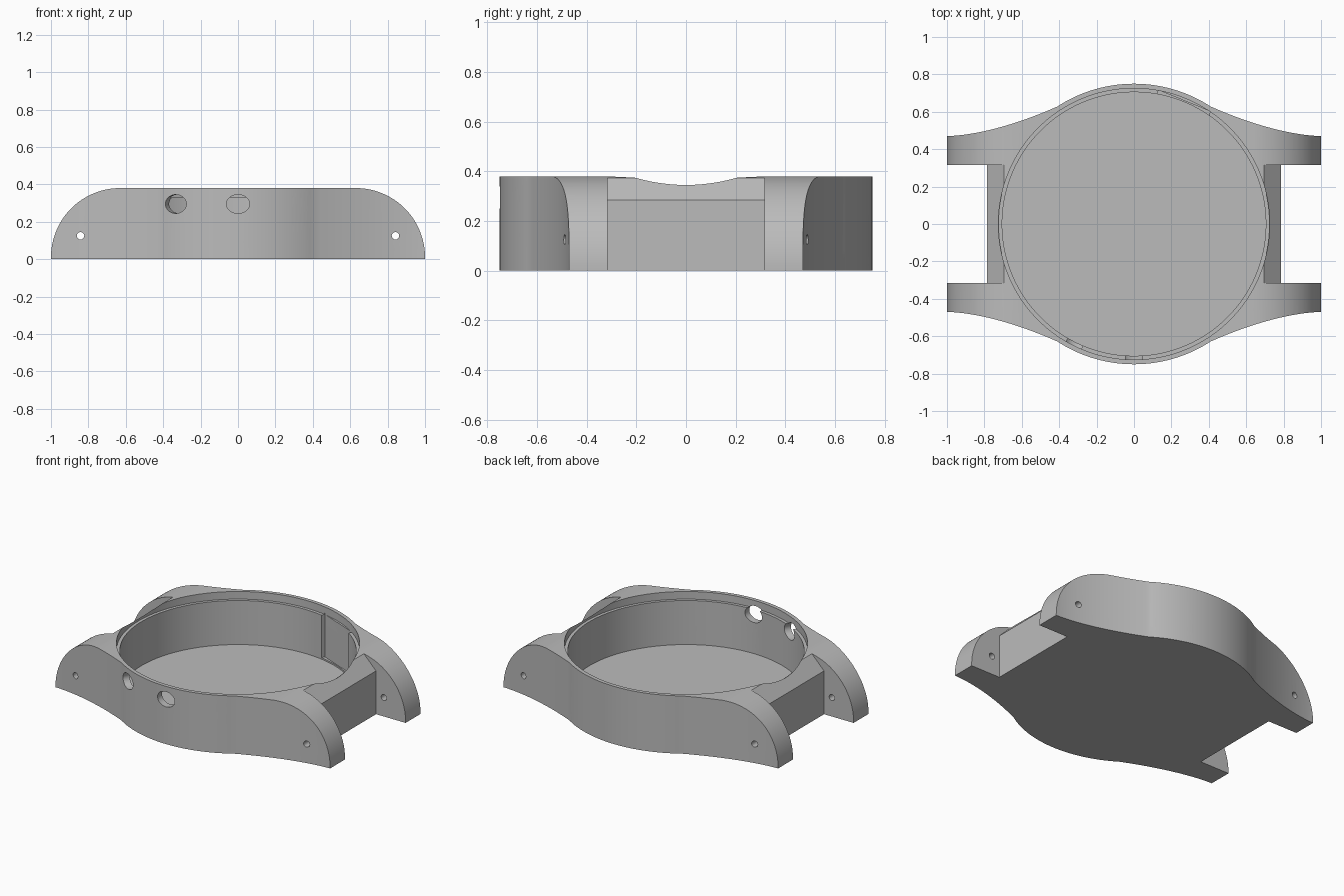
import bpy, bmesh
from math import sin, cos, pi, radians, sqrt
from mathutils import Matrix

cube = bpy.data.objects.get("Cube")
if cube:
    bpy.data.objects.remove(cube, do_unlink=True)

grey = bpy.data.materials.new("case grey")
grey.use_nodes = True
colour = (0.5, 0.5, 0.5, 1)
grey.diffuse_color = colour
grey.node_tree.nodes["Principled BSDF"].inputs["Base Color"].default_value = colour


def prism(name, pts, lo, hi, matrix=Matrix()):
    """Extrude a 2D outline from lo to hi along local z."""
    bm = bmesh.new()
    face = bm.faces.new([bm.verts.new((x, y, lo)) for x, y in pts])
    top = bmesh.ops.extrude_face_region(bm, geom=[face])["geom"]
    moved = [v for v in top if isinstance(v, bmesh.types.BMVert)]
    bmesh.ops.translate(bm, vec=(0, 0, hi - lo), verts=moved)
    bm.transform(matrix)
    bmesh.ops.recalc_face_normals(bm, faces=bm.faces)
    mesh = bpy.data.meshes.new(name)
    bm.to_mesh(mesh)
    bm.free()
    mesh.materials.append(grey)
    obj = bpy.data.objects.new(name, mesh)
    bpy.context.collection.objects.link(obj)
    return obj


def ellipse(rx, ry, n=48):
    return [(rx * cos(2 * pi * i / n), ry * sin(2 * pi * i / n)) for i in range(n)]


def rounded_rect(w, h, r, n=6):
    pts = []
    for q, (sx, sy) in enumerate([(1, 1), (-1, 1), (-1, -1), (1, -1)]):
        for i in range(n + 1):
            a = pi / 2 * (q + i / n)
            pts.append((sx * (w / 2 - r) + r * cos(a), sy * (h / 2 - r) + r * sin(a)))
    return pts


def outward(degrees, z):
    """Local z points radially out at this angle, local y points up."""
    a = radians(degrees)
    return Matrix(((-sin(a), 0, cos(a), 0), (cos(a), 0, sin(a), 0),
                   (0, 1, 0, z), (0, 0, 0, 1)))


# Local z runs along world y, local y runs up
SIDEWAYS = Matrix(((1, 0, 0, 0), (0, 0, -1, 0), (0, 1, 0, 0), (0, 0, 0, 1)))


def boolean(target, tool, operation="DIFFERENCE"):
    tool.hide_render = True
    mod = target.modifiers.new("cut", "BOOLEAN")
    mod.operation, mod.solver, mod.object = operation, "EXACT", tool
    bpy.context.view_layer.update()
    graph = bpy.context.evaluated_depsgraph_get()
    mesh = bpy.data.meshes.new_from_object(target.evaluated_get(graph))
    target.modifiers.clear()
    target.data = mesh
    bpy.data.objects.remove(tool, do_unlink=True)


# Plan outline: round centre sweeping out into four lugs
JOIN, LUG, R = 0.41, 0.47, 0.75
rise = sqrt(R * R - JOIN * JOIN) - LUG
quarter = []
for i in range(25):
    x = 1 - (1 - JOIN) * i / 24
    quarter.append((x, LUG + rise * ((1 - x) / (1 - JOIN)) ** 1.65))
for i in range(1, 21):
    x = JOIN * (1 - i / 20)
    quarter.append((x, sqrt(R * R - x * x)))
half = quarter + [(-x, y) for x, y in reversed(quarter[:-1])]
plan = half + [(-x, -y) for x, y in half]
case = prism("watch_case", plan, 0, 0.38)

# Side profile: flat top rolling down to the lug tips
right = [(1, 0)] + [(0.63 + 0.37 * cos(pi / 2 * i / 32), 0.01 + 0.37 * sin(pi / 2 * i / 32))
                    for i in range(33)]
profile = right + [(-x, z) for x, z in reversed(right)]
boolean(case, prism("profile_tool", profile, -1, 1, SIDEWAYS), "INTERSECT")

# Strap gaps with chamfered top edge, and strap pin holes
for s in (1, -1):
    gap = [(0.785, -0.1), (0.785, 0.285), (0.57, 0.5), (1.2, 0.5), (1.2, -0.1)]
    boolean(case, prism("gap_tool", [(s * x, z) for x, z in gap], -0.315, 0.315, SIDEWAYS))
    pin = [(s * 0.842 + x, 0.125 + z) for x, z in ellipse(0.02, 0.02, 24)]
    boolean(case, prism("pin_tool", pin, -1, 1, SIDEWAYS))

# Round cavity with a glass ledge
boolean(case, prism("cavity_tool", ellipse(0.705, 0.705, 128), 0.04, 0.6))
boolean(case, prism("ledge_tool", ellipse(0.725, 0.725, 128), 0.33, 0.6))

# Three button holes along the front
for angle in (-116.4, -90, -63.6):
    boolean(case, prism("button_tool", ellipse(0.0625, 0.05), 0.6, 0.9, outward(angle, 0.295)))

# Flat inner pocket and rounded port window at the back
port = 67.7
pocket = [(-0.15, -0.09), (0.15, -0.09), (0.15, 0.2), (-0.15, 0.2)]
boolean(case, prism("pocket_tool", pocket, 0.5, 0.712, outward(port, 0.14)))
boolean(case, prism("port_tool", rounded_rect(0.27, 0.13, 0.03), 0.6, 0.9, outward(port, 0.14)))

# Smooth curved walls, sharp edges kept
bpy.ops.object.select_all(action="DESELECT")
case.select_set(True)
bpy.context.view_layer.objects.active = case
bpy.ops.object.shade_smooth_by_angle(angle=radians(30))
